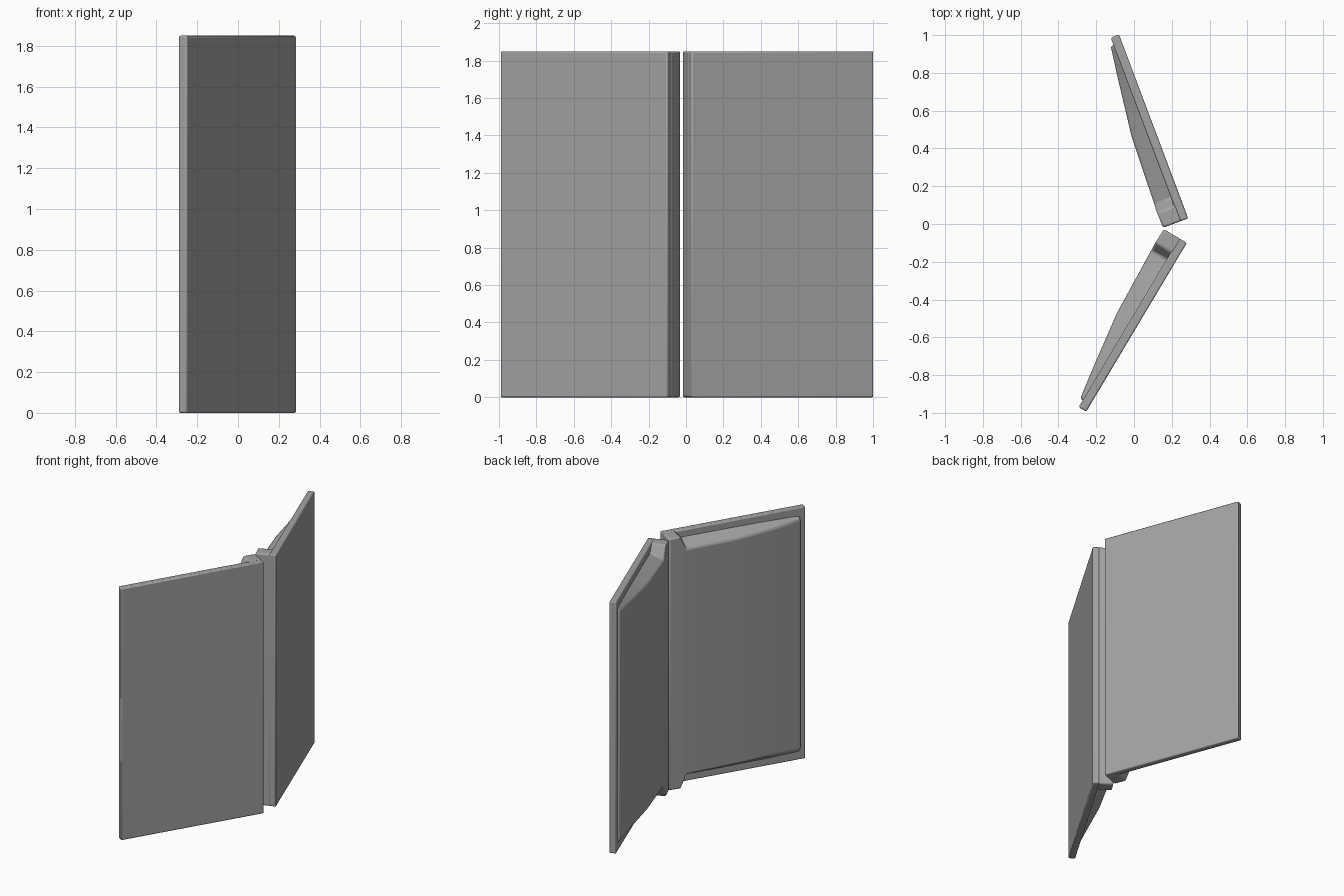
import bpy, bmesh, math
from mathutils import Vector

cube = bpy.data.objects.get("Cube")
if cube:
    bpy.data.objects.remove(cube, do_unlink=True)

HEIGHT = 1.85
LENGTH = 1.04
COVER = 0.047

mat = bpy.data.materials.new("plain grey")
mat.use_nodes = True
GREY = (0.37, 0.37, 0.37, 1)
mat.diffuse_color = GREY
mat.node_tree.nodes["Principled BSDF"].inputs["Base Color"].default_value = GREY


def loft(name, rings, place, bevel):
    """Join four-cornered sections of (u, depth, z) points into a closed solid."""
    bm = bmesh.new()
    loops = [[bm.verts.new(place(*p)) for p in ring] for ring in rings]
    for a, b in zip(loops, loops[1:]):
        for i in range(4):
            j = (i + 1) % 4
            bm.faces.new((a[i], a[j], b[j], b[i]))
    bm.faces.new(loops[0])
    bm.faces.new(loops[-1])
    bmesh.ops.recalc_face_normals(bm, faces=bm.faces)
    mesh = bpy.data.meshes.new(name)
    bm.to_mesh(mesh)
    bm.free()
    mesh.materials.append(mat)
    obj = bpy.data.objects.new(name, mesh)
    bpy.context.collection.objects.link(obj)
    mod = obj.modifiers.new("soft edges", 'BEVEL')
    mod.width = bevel
    mod.segments = 2
    mod.limit_method = 'ANGLE'
    mod.angle_limit = math.radians(35)
    bpy.ops.object.select_all(action='DESELECT')
    obj.select_set(True)
    bpy.context.view_layer.objects.active = obj
    bpy.ops.object.shade_smooth_by_angle(angle=math.radians(40))


def section(u, near, far, near_inset, far_inset):
    return [(u, near, near_inset), (u, far, far_inset),
            (u, far, HEIGHT - far_inset), (u, near, HEIGHT - near_inset)]


# Spine end is full height, then the page block steps in and thins out:
# distance from spine, depth, inset at the cover, inset at the page face
PAGES = [(0.0, 0.142, 0.0, 0.0), (0.085, 0.144, 0.0, 0.0),
         (0.13, 0.142, 0.045, 0.1), (0.51, 0.128, 0.045, 0.1),
         (0.80, 0.091, 0.045, 0.095), (0.998, 0.063, 0.045, 0.085)]


def half(side, hinge, tip):
    start = Vector(hinge)
    along = (Vector(tip) - start).normalized()
    inward = Vector((along.y, -along.x))
    if inward.x > 0:
        inward = -inward

    def place(u, v, z):
        p = start + along * u + inward * v
        return (p.x, p.y, z)

    loft(side + "_cover", [section(u, 0, COVER, 0, 0) for u in (0, LENGTH)],
         place, 0.008)
    loft(side + "_pages",
         [section(u, COVER - 0.012, d, a, b) for u, d, a, b in PAGES],
         place, 0.010)


# Two halves opening away from the spine
half("back", (0.287, 0.03), (-0.078, 1.0))
half("front", (0.28, -0.10), (-0.255, -0.997))
